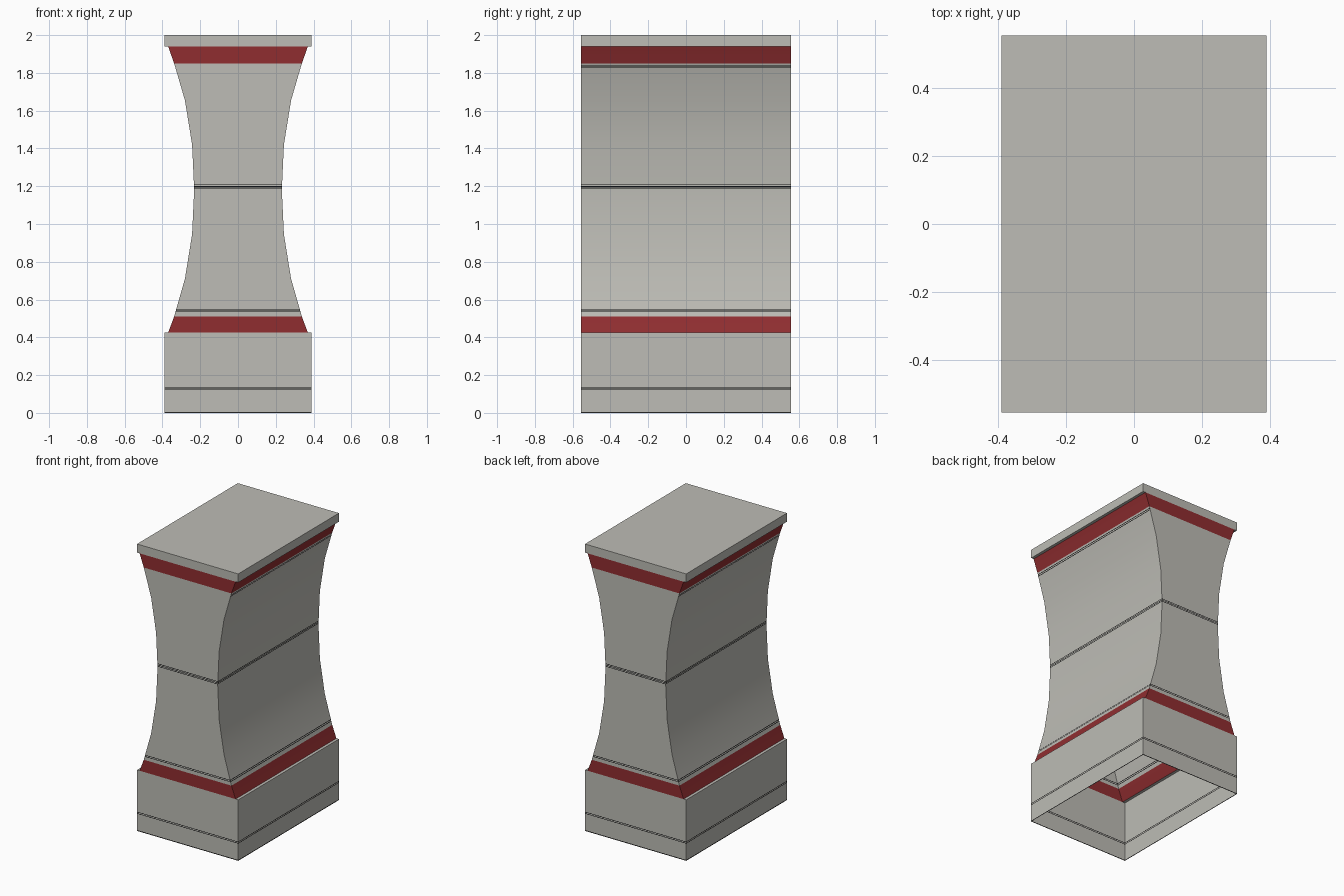
import bpy, bmesh, math

if "Cube" in bpy.data.objects:
    bpy.data.objects.remove(bpy.data.objects["Cube"])

HALF_Y = 0.555


def material(name, rgb):
    m = bpy.data.materials.new(name)
    m.diffuse_color = (*rgb, 1)
    m.use_nodes = True
    m.node_tree.nodes["Principled BSDF"].inputs["Base Color"].default_value = m.diffuse_color
    return m


MATS = [material("stone grey", (0.51, 0.505, 0.465)),
        material("dark red", (0.28, 0.027, 0.03)),
        material("black line", (0.004, 0.004, 0.004))]

# hairline stripes: centre height
LINES = [0.004, 0.122, 0.132, 0.535, 0.545, 1.19, 1.199, 1.208, 1.827, 1.837]
LINE_H = 0.004
BANDS = [(0.425, 0.51), (1.85, 1.94)]


def colour(z, on_side):
    for c in LINES:
        if abs(z - c) < LINE_H / 2:
            return 2 if (on_side or c < 1.8) else 0
    return 1 if any(a < z < b for a, b in BANDS) else 0


def cut_rows(profile):
    """Add rows to a (z, half width) profile at every stripe edge."""
    rows = [profile[0]]
    for (z0, x0), (z1, x1) in zip(profile, profile[1:]):
        cuts = sorted(c + s * LINE_H / 2 for c in LINES for s in (-1, 1))
        for z in cuts:
            if z0 + 1e-5 < z < z1 - 1e-5:
                rows.append((z, x0 + (x1 - x0) * (z - z0) / (z1 - z0)))
        rows.append((z1, x1))
    return rows


def loft(name, profile, cap=False):
    """Open shell of rectangular rings, coloured by height."""
    bm = bmesh.new()
    rings = []
    for z, x in cut_rows(profile):
        rings.append([bm.verts.new((sx * x, sy * HALF_Y, z))
                      for sx, sy in ((-1, -1), (1, -1), (1, 1), (-1, 1))])
    for lo, hi in zip(rings, rings[1:]):
        level = abs(hi[0].co.z - lo[0].co.z) < 1e-6
        for i in range(4):
            side = i % 2 == 1
            if level and not side:
                continue  # ledges exist only on the left and right
            j = (i + 1) % 4
            f = bm.faces.new((lo[i], lo[j], hi[j], hi[i]))
            mid = (lo[0].co.z + hi[0].co.z) / 2
            f.material_index = 0 if level else colour(mid, side)
    if cap:
        bm.faces.new(rings[-1])
    me = bpy.data.meshes.new(name)
    bm.to_mesh(me)
    bm.free()
    for m in MATS:
        me.materials.append(m)
    ob = bpy.data.objects.new(name, me)
    bpy.context.collection.objects.link(ob)
    return ob


# hollow base, open underneath, with narrow ledge
loft("base", [(0, 0.39), (0.425, 0.39), (0.425, 0.37)])

# waisted body, mirrored about its middle height
half = [(0.425, 0.37), (0.51, 0.338), (0.71, 0.281), (0.945, 0.243)]
MID = 1.1825
profile = half + [(MID, 0.232)] + [(2 * MID - z, x) for z, x in reversed(half)]
profile = [(1.85 if abs(z - 1.855) < 1e-4 else z, x) for z, x in profile]
body = loft("body", profile)
bpy.context.view_layer.objects.active = body
body.select_set(True)
bpy.ops.object.shade_smooth_by_angle(angle=math.radians(30))

# top slab with underside ledge
loft("top_slab", [(1.94, 0.37), (1.94, 0.39), (2.0, 0.39)], cap=True)
